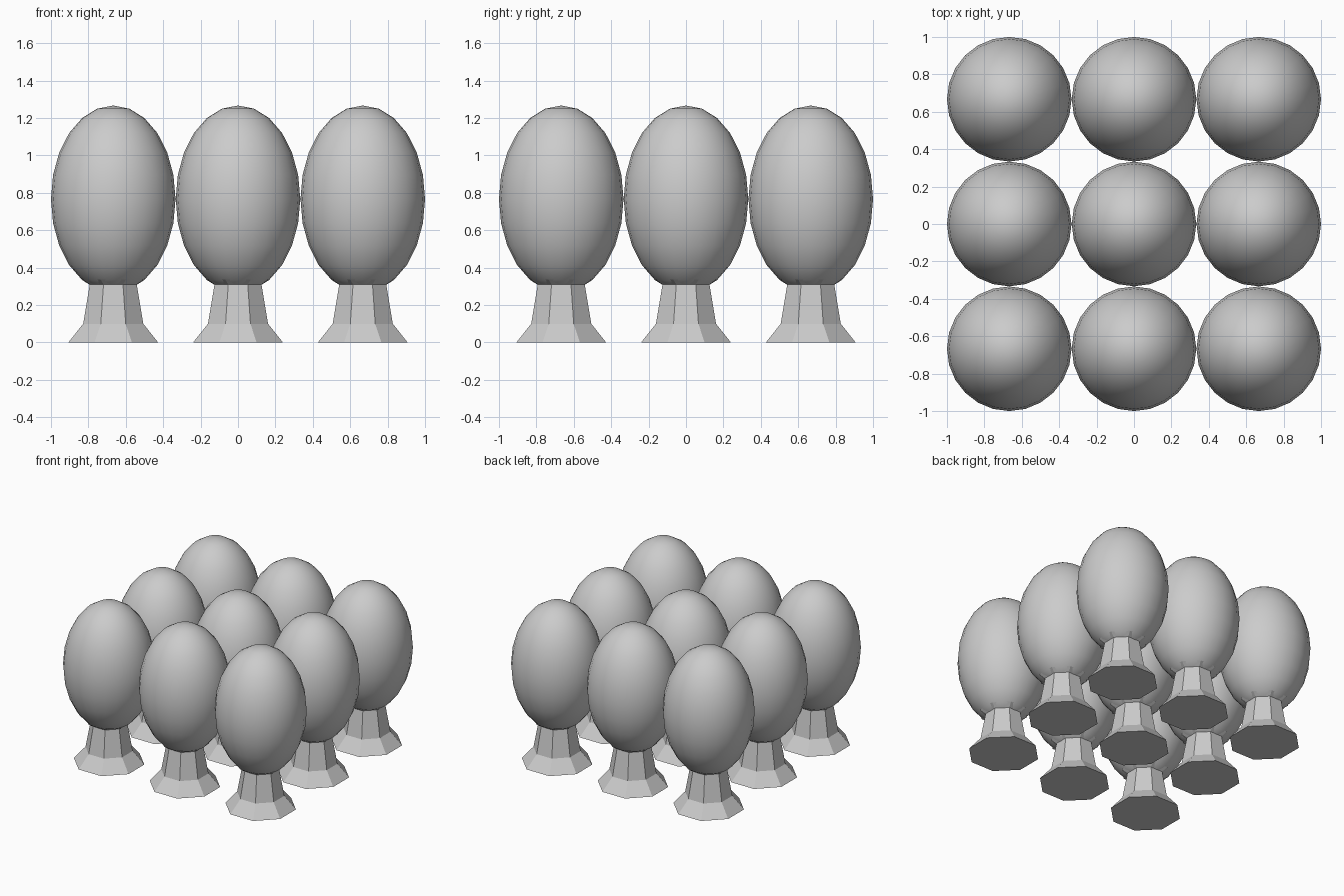
import bpy, bmesh, math
from mathutils import Matrix

if "Cube" in bpy.data.objects:
    bpy.data.objects.remove(bpy.data.objects["Cube"])

SPACING = 0.667


def make_object(name, bm, loc, smooth):
    bmesh.ops.recalc_face_normals(bm, faces=bm.faces)
    for f in bm.faces:
        f.smooth = smooth
    mesh = bpy.data.meshes.new(name)
    bm.to_mesh(mesh)
    bm.free()
    obj = bpy.data.objects.new(name, mesh)
    obj.location = loc
    bpy.context.collection.objects.link(obj)


def make_egg(name, loc):
    bm = bmesh.new()
    bmesh.ops.create_uvsphere(
        bm, u_segments=24, v_segments=12, radius=1,
        matrix=Matrix.Translation((0, 0, 0.767)) @ Matrix.Diagonal((0.333, 0.333, 0.5, 1)))
    make_object(name, bm, loc, True)


def make_stand(name, loc):
    # Eight-sided pedestal: wide foot, tapering stem, small cup under the egg
    profile = [(0.26, 0), (0.174, 0.1), (0.136, 0.31), (0.178, 0.337)]
    n = 8
    bm = bmesh.new()
    rings = [[bm.verts.new((r * math.cos((i + 0.5) * math.tau / n),
                            r * math.sin((i + 0.5) * math.tau / n), z))
              for i in range(n)] for r, z in profile]
    for a, b in zip(rings, rings[1:]):
        for i in range(n):
            j = (i + 1) % n
            bm.faces.new((a[i], a[j], b[j], b[i]))
    bm.faces.new(rings[0])
    bm.faces.new(rings[-1])
    make_object(name, bm, loc, False)


# Three by three grid of eggs on stands
for row in range(3):
    for col in range(3):
        loc = ((col - 1) * SPACING, (row - 1) * SPACING, 0)
        make_egg(f"egg_{row}_{col}", loc)
        make_stand(f"stand_{row}_{col}", loc)
